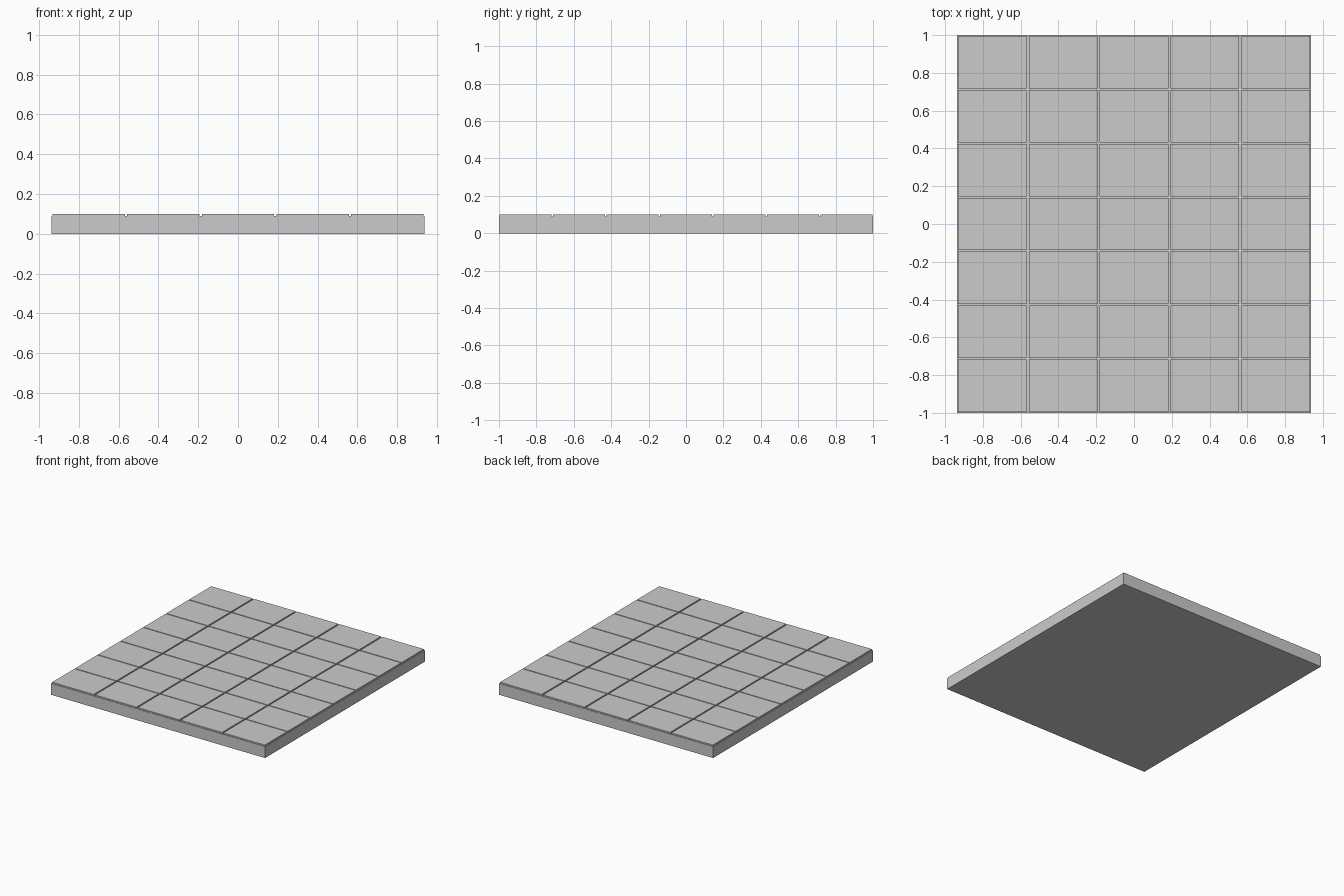
import bpy

if "Cube" in bpy.data.objects:
    bpy.data.objects.remove(bpy.data.objects["Cube"])

COLS, ROWS = 5, 7
WIDTH, DEPTH = 1.875, 2.0
SLAB_TOP, TILE_TOP = 0.09, 0.10
GAP_X, GAP_Y = 0.011, 0.008


def box(name, center, size):
    bpy.ops.mesh.primitive_cube_add(size=1, location=center)
    ob = bpy.context.object
    ob.name = name
    ob.scale = size
    bpy.ops.object.transform_apply(location=False, rotation=False, scale=True)
    return ob


# Base slab
box("base_slab", (0, 0, SLAB_TOP / 2), (WIDTH, DEPTH, SLAB_TOP))

# One tile, repeated over the slab by two array modifiers
px, py = WIDTH / COLS, DEPTH / ROWS
tiles = box("floor_tiles",
            (-WIDTH / 2 + px / 2, -DEPTH / 2 + py / 2, (SLAB_TOP + TILE_TOP) / 2),
            (px - GAP_X, py - GAP_Y, TILE_TOP - SLAB_TOP))
for name, count, step in (("columns", COLS, (px, 0, 0)), ("rows", ROWS, (0, py, 0))):
    arr = tiles.modifiers.new(name, 'ARRAY')
    arr.count = count
    arr.use_relative_offset = False
    arr.use_constant_offset = True
    arr.constant_offset_displace = step
